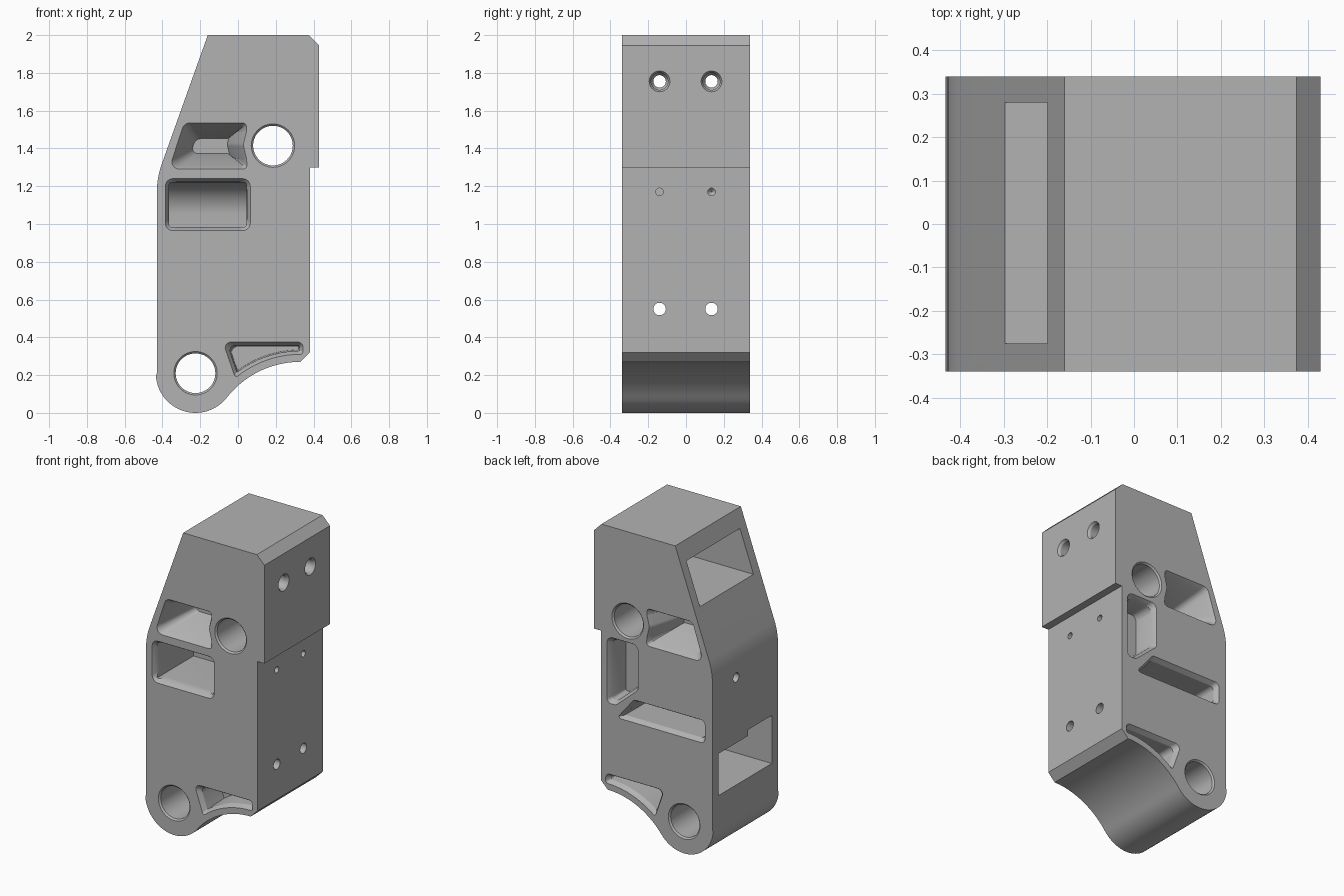
import bpy, bmesh
from math import sin, cos, pi, radians, tan
from mathutils import Vector

if "Cube" in bpy.data.objects:
    bpy.data.objects.remove(bpy.data.objects["Cube"])

HALF = 0.34      # half depth of the block
LIP = 0.03       # depth of the pocket rim chamfer

steel = bpy.data.materials.new("machined_grey")
steel.use_nodes = True
GREY = (0.45, 0.45, 0.45, 1)
steel.diffuse_color = GREY
steel.node_tree.nodes["Principled BSDF"].inputs["Base Color"].default_value = GREY


def arc(cx, cz, r, start, end, n):
    """Points on an arc, angles in degrees."""
    angles = [radians(start + (end - start) * i / n) for i in range(n + 1)]
    return [(cx + r * cos(a), cz + r * sin(a)) for a in angles]


def circle(cx, cz, r, n=48):
    return arc(cx, cz, r, 0, 360, n)[:-1]


def inset(pts, d):
    """Move every side of an outline inward by d, with mitred corners."""
    p = [Vector(q) for q in pts]
    n = len(p)
    area = sum(p[i - 1].x * p[i].y - p[i].x * p[i - 1].y for i in range(n))
    side = 1 if area > 0 else -1
    out = []
    for i in range(n):
        a = (p[i] - p[i - 1]).normalized()
        b = (p[(i + 1) % n] - p[i]).normalized()
        na, nb = Vector((-a.y, a.x)) * side, Vector((-b.y, b.x)) * side
        out.append(tuple(p[i] + (na + nb) * d / (1 + na.dot(nb))))
    return out


def rounded(pts, r, n=6):
    """Round every corner of an outline."""
    p = [Vector(q) for q in pts]
    out = []
    for i, c in enumerate(p):
        a, b = p[i - 1] - c, p[(i + 1) % len(p)] - c
        turn = pi - a.angle(b)
        t = min(r * tan(turn / 2), 0.45 * a.length, 0.45 * b.length)
        s, e = c + a.normalized() * t, c + b.normalized() * t
        w = cos(turn / 2)
        for k in range(n + 1):
            u = k / n
            k0, k1, k2 = (1 - u) ** 2, 2 * u * (1 - u) * w, u * u
            out.append(tuple((s * k0 + c * k1 + e * k2) / (k0 + k1 + k2)))
    return out


def loft(name, layers, axis="y"):
    """Solid through matching outlines stacked along an axis."""
    bm = bmesh.new()
    rings = []
    for d, pts in layers:
        rings.append([bm.verts.new((u, d, v) if axis == "y" else (d, u, v)) for u, v in pts])
    n = len(rings[0])
    for low, high in zip(rings, rings[1:]):
        for i in range(n):
            j = (i + 1) % n
            bm.faces.new((low[i], low[j], high[j], high[i]))
    bm.faces.new(rings[0][::-1])
    bm.faces.new(rings[-1])
    bmesh.ops.recalc_face_normals(bm, faces=bm.faces)
    mesh = bpy.data.meshes.new(name)
    bm.to_mesh(mesh)
    bm.free()
    obj = bpy.data.objects.new(name, mesh)
    bpy.context.collection.objects.link(obj)
    return obj


def cut(cutter):
    """Subtract a cutter from the block and discard it."""
    mod = block.modifiers.new("cut", "BOOLEAN")
    mod.operation = "DIFFERENCE"
    mod.solver = "EXACT"
    mod.object = cutter
    bpy.ops.object.modifier_apply(modifier=mod.name)
    bpy.data.objects.remove(cutter)


def pocket(pts, side, depth, draft, r=0.04):
    """Chamfered pocket in the front (side -1) or back (side 1)."""
    steps = ((-0.02, 0), (0, 0), (LIP, 0.018), (depth, draft))
    cut(loft("pocket_cutter", [(side * (HALF - d), rounded(inset(pts, o), r)) for d, o in steps]))


def box(x0, x1, y0, y1, z0, z1):
    cut(loft("box_cutter", [(x, [(y0, z0), (y1, z0), (y1, z1), (y0, z1)]) for x in (x0, x1)], "x"))


def hole(y, z, steps):
    """Hole along x through (x, radius) steps."""
    cut(loft("hole_cutter", [(x, circle(y, z, r, 32)) for x, r in steps], "x"))


# Main block: stepped right side, sloped upper left, round foot
knee = arc(-0.43 + 0.45, 1.166, 0.45, 180, 160.5, 8)
foot = arc(-0.225, 0.21, 0.21, 321.9, 180, 32)
belly = arc(0.33, -0.225, 0.495, 90, 141.9, 20)
outline = [(-0.16, 2), (0.375, 2), (0.43, 1.945), (0.43, 1.3), (0.38, 1.3), (0.38, 0.32)]
outline += belly + foot[1:]
outline[-1] = (-0.435 + 0.005, 0.21)
outline += knee
block = loft("bracket_block", [(-HALF, outline), (HALF, outline)])
block.data.materials.append(steel)
bpy.context.view_layer.objects.active = block
block.select_set(True)

# Two cross bores with chamfered mouths
for x, z in ((-0.225, 0.21), (0.185, 1.415)):
    ends = ((-0.36, 0.115), (-HALF, 0.115), (-0.33, 0.105), (0.33, 0.105), (HALF, 0.115), (0.36, 0.115))
    cut(loft("bore_cutter", [(y, circle(x, z, r)) for y, r in ends]))

# Pockets repeated on front and back
upper = [(-0.365, 1.29), (0.05, 1.29), (0.045, 1.345), (0.028, 1.42), (0.045, 1.49), (0.045, 1.535), (-0.285, 1.535)]
lower = arc(0.33, -0.225, 0.535, 88.4, 130, 10) + [(-0.08, 0.375), (0.345, 0.375)]
for side in (-1, 1):
    pocket(upper, side, 0.25, 0.083)
    pocket(lower, side, 0.2, 0.024, 0.03)

# Front pocket with a curved inner wall
front = [(-0.385, 0.965), (0.065, 0.965), (0.065, 1.24), (-0.385, 1.24)]
pocket(front, -1, 0.06, 0.02)
scoop = [(-0.32, 0.985), (0.06, 0.985)] + arc(-0.11, 1.05, 0.17, 0, 90, 14) + [(-0.32, 1.22)]
cut(loft("scoop_cutter", [(-0.365, scoop), (0.045, scoop)], "x"))

# Back pockets
pocket([(0.335, 1.275), (0.11, 1.275), (0.11, 0.98), (0.27, 0.84), (0.335, 0.84)], 1, 0.16, 0.025)
pocket([(0.25, 0.775), (0.14, 0.91), (-0.375, 0.91), (-0.375, 0.76), (0.24, 0.76)], 1, 0.32, 0.022, 0.03)

# Windows in the left-hand side
box(-0.6, 0.2, -0.275, 0.28, 1.615, 1.89)
box(-0.6, 0.2, -0.275, 0.275, 0.41, 0.685)
box(-0.6, 0.2, -0.275, -0.03, 0.6, 0.725)

# Screw holes in the stepped side
for y in (-0.14, 0.135):
    hole(y, 1.755, ((0.46, 0.055), (0.43, 0.055), (0.415, 0.045), (0.34, 0.045), (0.32, 0.033), (0.15, 0.033)))
    hole(y, 0.55, ((0.46, 0.033), (0.15, 0.033)))
hole(-0.14, 1.17, ((0.46, 0.02), (0.0, 0.02)))
hole(0.135, 1.17, ((0.46, 0.02), (0.2, 0.02), (0.18, 0.002)))

# Small hole in the opposite side
hole(0.095, 1.115, ((-0.5, 0.03), (-0.3, 0.03)))

bpy.ops.object.shade_smooth_by_angle(angle=radians(28))
